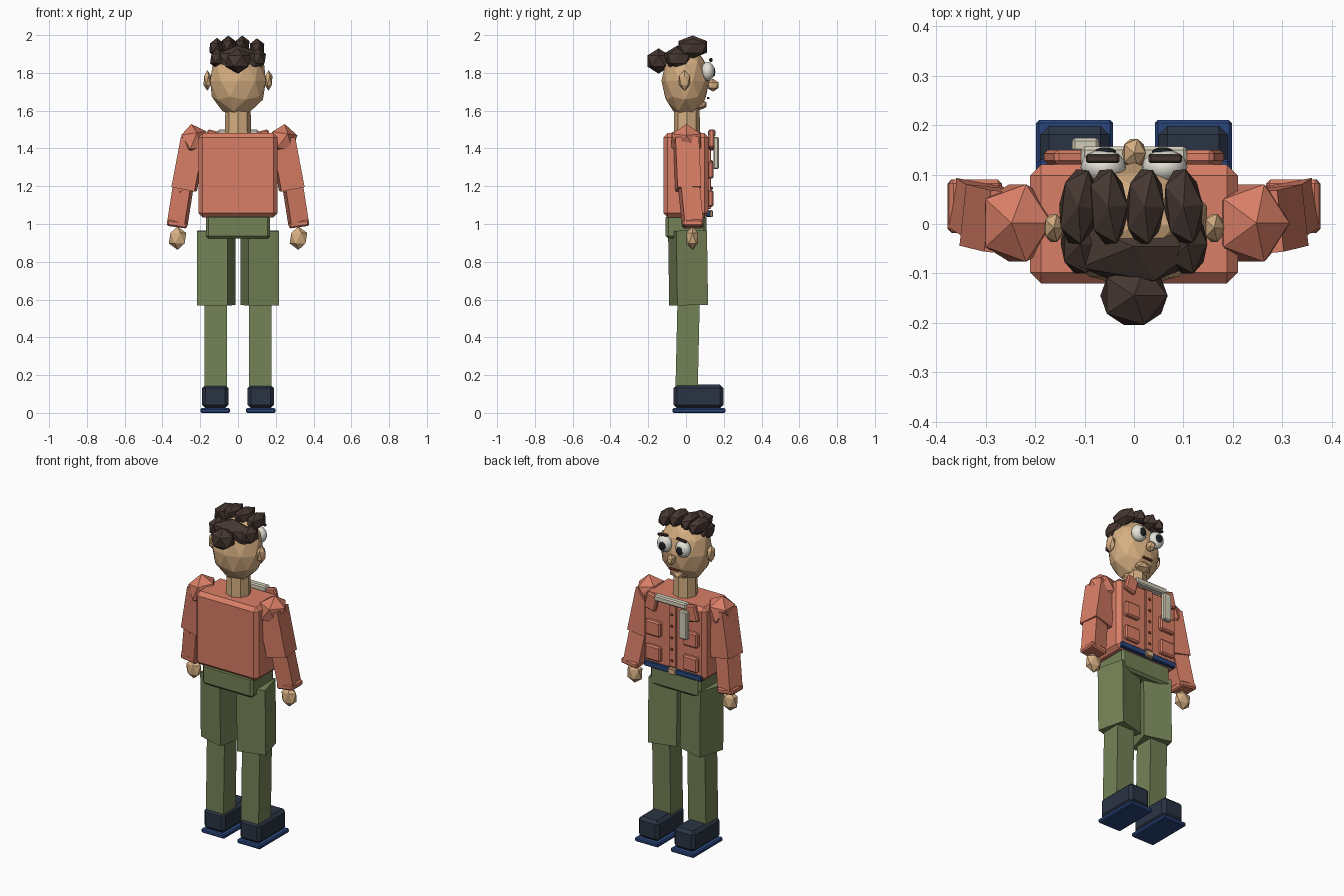
import bpy, bmesh, math
from mathutils import Vector, Matrix

if "Cube" in bpy.data.objects:
    bpy.data.objects.remove(bpy.data.objects["Cube"])


def mat(name, r, g, b):
    lin = [((c / 255 + 0.055) / 1.055) ** 2.4 for c in (r, g, b)]
    m = bpy.data.materials.new(name)
    m.diffuse_color = (*lin, 1)
    m.use_nodes = True
    m.node_tree.nodes["Principled BSDF"].inputs["Base Color"].default_value = m.diffuse_color
    return m


ORANGE = mat("coral jacket", 216, 126, 102)
GREEN = mat("olive trousers", 116, 130, 86)
SKIN = mat("skin", 214, 175, 130)
HAIR = mat("dark brown hair", 70, 55, 49)
NAVY = mat("dark navy", 42, 52, 68)
BLUE = mat("blue", 42, 70, 125)
CREAM = mat("cream cloth", 212, 206, 186)
WHITE = mat("eye white", 228, 226, 216)
BLACK = mat("pupil black", 25, 32, 38)
RED = mat("brick red", 150, 72, 55)


def finish(name, bm, m, smooth=False):
    me = bpy.data.meshes.new(name)
    bm.to_mesh(me)
    bm.free()
    me.materials.append(m)
    for p in me.polygons:
        p.use_smooth = smooth
    ob = bpy.data.objects.new(name, me)
    bpy.context.collection.objects.link(ob)
    return ob


def box(name, m, c, size, bevel=0, rot=(0, 0, 0)):
    bm = bmesh.new()
    bmesh.ops.create_cube(bm, size=1, matrix=Matrix.Diagonal((*size, 1)))
    if bevel:
        bmesh.ops.bevel(bm, geom=bm.edges[:], offset=bevel, segments=1, affect='EDGES')
    ob = finish(name, bm, m)
    ob.location = c
    ob.rotation_euler = [math.radians(a) for a in rot]
    return ob


def ball(name, m, c, r, sub=1, rot=(0, 0, 0)):
    bm = bmesh.new()
    bmesh.ops.create_icosphere(bm, subdivisions=sub, radius=1, matrix=Matrix.Diagonal((*r, 1)))
    ob = finish(name, bm, m)
    ob.location = c
    ob.rotation_euler = [math.radians(a) for a in rot]
    return ob


def round_ball(name, m, c, r):
    bm = bmesh.new()
    bmesh.ops.create_uvsphere(bm, u_segments=16, v_segments=10, radius=1,
                              matrix=Matrix.Diagonal((*r, 1)))
    ob = finish(name, bm, m, True)
    ob.location = c
    return ob


def limb(name, m, a, b, w, d, twist=0):
    """Square limb running from point a to point b."""
    a, b = Vector(a), Vector(b)
    ob = box(name, m, (a + b) / 2, (w, d, (b - a).length))
    q = Vector((0, 0, -1)).rotation_difference(b - a)
    ob.rotation_euler = (q.to_matrix() @ Matrix.Rotation(math.radians(twist), 3, 'Z')).to_euler()
    return ob


# torso, hips, neck
box("jacket_body", ORANGE, (0, 0, 1.258), (0.42, 0.24, 0.445), 0.022)
box("hips", GREEN, (0, 0, 0.985), (0.34, 0.215, 0.125), 0.014)
bm = bmesh.new()
bmesh.ops.create_cone(bm, cap_ends=True, segments=8, radius1=0.07, radius2=0.066, depth=0.2)
finish("neck", bm, SKIN).location = (0, 0.005, 1.555)

# head and face
ball("head", SKIN, (0, -0.003, 1.758), (0.155, 0.127, 0.19), 2)
ball("nose", SKIN, (0, 0.143, 1.735), (0.027, 0.034, 0.034))
ball("chin", SKIN, (0, 0.07, 1.632), (0.06, 0.045, 0.03))
box("mouth", RED, (0, 0.117, 1.667), (0.065, 0.014, 0.012), 0.003)
for s in (-1, 1):
    ball("ear", SKIN, (0.162 * s, -0.008, 1.76), (0.023, 0.033, 0.055))
    round_ball("eye", WHITE, (0.062 * s, 0.115, 1.808), (0.046, 0.036, 0.05))
    round_ball("pupil", BLACK, (0.058 * s, 0.146, 1.805), (0.022, 0.009, 0.025))
    box("eyebrow", HAIR, (0.063 * s, 0.132, 1.868), (0.068, 0.018, 0.014), 0.004, (0, 6 * s, 0))

# hair: crown lobes, back mass and bun
for x, z, t in ((-0.112, 1.932, -6), (-0.052, 1.945, 4), (0.022, 1.945, -3), (0.1, 1.93, 6)):
    ball("hair_lobe", HAIR, (x, 0.035, z), (0.044, 0.088, 0.053), 1, (0, 0, t))
ball("hair_back", HAIR, (0, -0.045, 1.87), (0.15, 0.082, 0.075), 1)
for s in (-1, 1):
    ball("hair_side", HAIR, (0.108 * s, -0.04, 1.875), (0.045, 0.07, 0.055))
ball("hair_bun", HAIR, (0, -0.145, 1.863), (0.076, 0.069, 0.067))

# jacket front
box("placket", ORANGE, (0, 0.124, 1.27), (0.05, 0.016, 0.38), 0.003)
for z in (1.12, 1.19, 1.26, 1.33, 1.4):
    ball("button", RED, (0, 0.136, z), (0.009, 0.007, 0.009))
for s in (-1, 1):
    box("lapel", ORANGE, (0.135 * s, 0.135, 1.445), (0.075, 0.03, 0.1), 0.008, (0, -14 * s, 0))
    box("upper_pocket", ORANGE, (0.125 * s, 0.13, 1.285), (0.1, 0.032, 0.09), 0.008)
    box("lower_pocket", ORANGE, (0.125 * s, 0.13, 1.135), (0.1, 0.03, 0.09), 0.008)
box("collar_scarf", CREAM, (0, 0.137, 1.481), (0.215, 0.04, 0.036), 0.007)
box("scarf_end", CREAM, (-0.098, 0.16, 1.375), (0.055, 0.028, 0.17), 0.006)
box("belt", BLUE, (0, 0.118, 1.055), (0.385, 0.024, 0.034), 0.004)
box("buckle", SKIN, (0, 0.131, 1.055), (0.05, 0.022, 0.036), 0.004)

for s in (-1, 1):
    # arms
    ball("shoulder", ORANGE, (0.235 * s, 0.002, 1.44), (0.083, 0.092, 0.09), 1, (0, 8 * s, 0))
    limb("upper_arm", ORANGE, (0.235 * s, 0, 1.45), (0.285 * s, 0.012, 1.185), 0.125, 0.125, 6 * s)
    ball("elbow", ORANGE, (0.29 * s, 0.012, 1.19), (0.055, 0.055, 0.05))
    limb("forearm", ORANGE, (0.29 * s, 0.015, 1.2), (0.322 * s, 0.036, 0.995), 0.095, 0.1, 10 * s)
    box("cuff", ORANGE, (0.322 * s, 0.036, 1.0), (0.108, 0.108, 0.034), 0.008, (0, -8 * s, 0))
    ball("hand", SKIN, (0.32 * s, 0.034, 0.925), (0.052, 0.036, 0.062))
    # legs
    limb("thigh", GREEN, (0.115 * s, 0.008, 0.965), (0.115 * s, 0.014, 0.57), 0.168, 0.168, 15 * s)
    ball("knee", GREEN, (0.115 * s, 0.01, 0.59), (0.062, 0.062, 0.055))
    limb("shin", GREEN, (0.118 * s, 0.014, 0.6), (0.118 * s, 0.003, 0.12), 0.118, 0.118)
    # shoes
    box("shoe", NAVY, (0.12 * s, 0.066, 0.087), (0.14, 0.265, 0.124), 0.018)
    box("sole", BLUE, (0.12 * s, 0.069, 0.0125), (0.156, 0.282, 0.025), 0.006)
